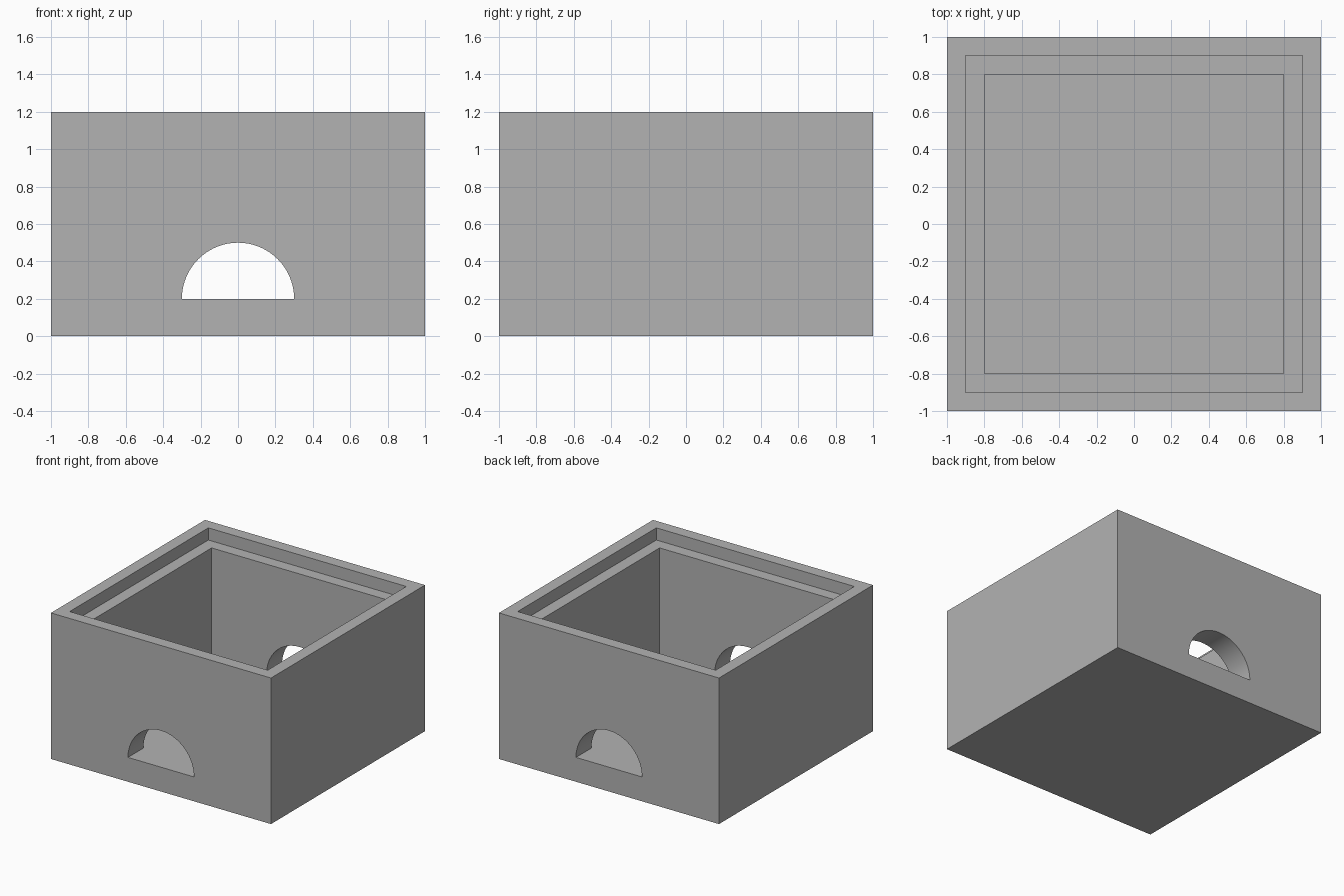
import bpy
import bmesh
import math

if "Cube" in bpy.data.objects:
    bpy.data.objects.remove(bpy.data.objects["Cube"], do_unlink=True)

HEIGHT, FLOOR, LEDGE = 1.2, 0.2, 1.1
ARCH_RADIUS, ARCH_STEPS = 0.3, 48

grey = bpy.data.materials.new("plain grey")
grey.use_nodes = True
colour = (0.45, 0.45, 0.45, 1)
grey.diffuse_color = colour
grey.node_tree.nodes["Principled BSDF"].inputs["Base Color"].default_value = colour


def prism(name, profile, half_depth):
    """Extrude an x-z profile symmetrically along y."""
    bm = bmesh.new()
    face = bm.faces.new([bm.verts.new((x, -half_depth, z)) for x, z in profile])
    extruded = bmesh.ops.extrude_face_region(bm, geom=[face])["geom"]
    for v in extruded:
        if isinstance(v, bmesh.types.BMVert):
            v.co.y = half_depth
    bmesh.ops.recalc_face_normals(bm, faces=bm.faces)
    mesh = bpy.data.meshes.new(name)
    bm.to_mesh(mesh)
    bm.free()
    mesh.materials.append(grey)
    obj = bpy.data.objects.new(name, mesh)
    bpy.context.collection.objects.link(obj)
    return obj


def square_block(name, half, bottom, top):
    outline = [(-half, bottom), (half, bottom), (half, top), (-half, top)]
    return prism(name, outline, half)


# Outer box
box = square_block("open_box", 1, 0, HEIGHT)

# Inner cavity, lid recess and the half-round openings through front and back
angles = [math.pi * i / ARCH_STEPS for i in range(ARCH_STEPS + 1)]
arch = [(ARCH_RADIUS * math.cos(a), FLOOR + ARCH_RADIUS * math.sin(a)) for a in angles]
cutters = [
    square_block("cavity_cutter", 0.8, FLOOR, 1.5),
    square_block("lid_recess_cutter", 0.9, LEDGE, 1.5),
    prism("arch_cutter", arch, 1.5),
]

bpy.context.view_layer.objects.active = box
for cutter in cutters:
    cut = box.modifiers.new(cutter.name, "BOOLEAN")
    cut.operation = "DIFFERENCE"
    cut.solver = "EXACT"
    cut.object = cutter
    bpy.ops.object.modifier_apply(modifier=cut.name)
    bpy.data.objects.remove(cutter, do_unlink=True)

# Smooth the arch tunnels and keep every corner sharp
bpy.ops.object.select_all(action="DESELECT")
box.select_set(True)
bpy.ops.object.shade_smooth_by_angle(angle=math.radians(30))
